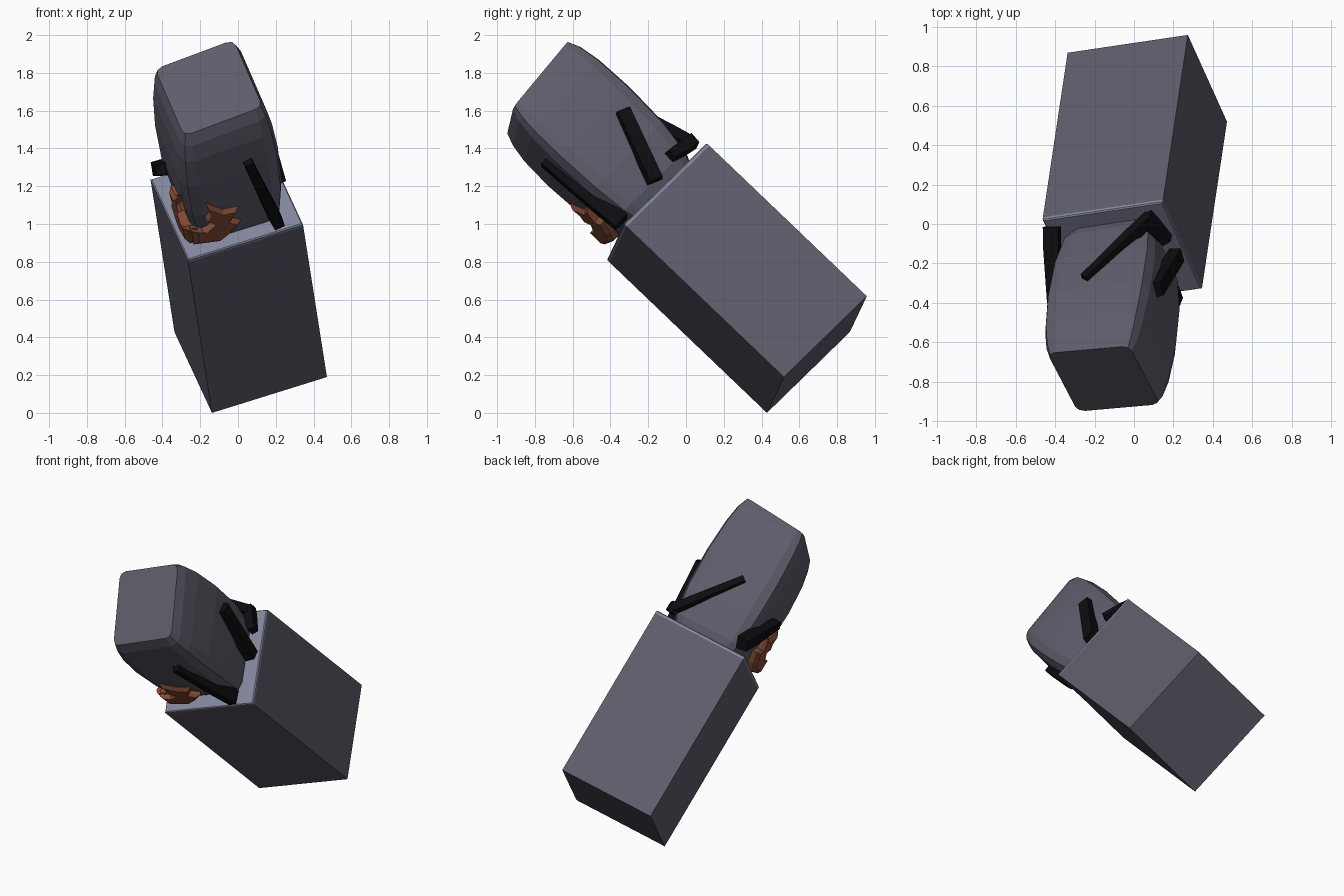
import bpy, bmesh, math
from mathutils import Vector, Matrix

if "Cube" in bpy.data.objects:
    bpy.data.objects.remove(bpy.data.objects["Cube"])

# Tilted frame: the whole model is built upright, then leaned over
U = Vector((0.946, 0.14, 0.295)).normalized()
V = Vector((-0.295, 0.683, 0.668))
V = (V - U * V.dot(U)).normalized()
W = U.cross(V)
ORIGIN = Vector((-0.06, -0.155, 1.125))
FRAME = Matrix.Translation(ORIGIN) @ Matrix((U, V, W)).transposed().to_4x4()


def material(name, rgb):
    m = bpy.data.materials.new(name)
    m.diffuse_color = (*rgb, 1)
    m.use_nodes = True
    m.node_tree.nodes["Principled BSDF"].inputs["Base Color"].default_value = m.diffuse_color
    return m


GREY = material("slate grey", (0.112, 0.108, 0.145))
LIGHT = material("light blue grey", (0.235, 0.25, 0.345))
BLACK = material("black", (0.004, 0.004, 0.005))
BRONZE = material("copper brown", (0.24, 0.075, 0.035))


def finish(bm, name, mat):
    bmesh.ops.recalc_face_normals(bm, faces=bm.faces)
    bm.transform(FRAME)
    me = bpy.data.meshes.new(name)
    bm.to_mesh(me)
    bm.free()
    me.materials.append(mat)
    ob = bpy.data.objects.new(name, me)
    bpy.context.collection.objects.link(ob)
    return ob


def loft(rings, name, mat):
    bm = bmesh.new()
    loops = [[bm.verts.new(p) for p in r] for r in rings]
    n = len(loops[0])
    for a, b in zip(loops, loops[1:]):
        for i in range(n):
            bm.faces.new((a[i], a[(i + 1) % n], b[(i + 1) % n], b[i]))
    bm.faces.new(loops[0])
    bm.faces.new(loops[-1])
    return finish(bm, name, mat)


def square(h, w):
    return [(-h, -h, w), (h, -h, w), (h, h, w), (-h, h, w)]


# Base block and its pale top plate
loft([square(0.322, -1.18), square(0.322, -0.02)], "base_block", GREY)
loft([square(0.322, -0.02), square(0.322, -0.006), square(0.316, 0.0)], "base_top", LIGHT)


# Rounded upper block with a slightly slanted cap
def rounded(hu, hv, r, w, slant):
    pts = []
    for k, (sx, sy) in enumerate(((1, 1), (-1, 1), (-1, -1), (1, -1))):
        for j in range(3):
            a = math.pi / 2 * k + math.pi / 4 * j
            x = sx * (hu - r) + r * math.cos(a)
            y = sy * (hv - r) + r * math.sin(a)
            pts.append((x, y, w + slant * (0.1 * y + 0.08 * x)))
    return pts


loft([rounded(0.215, 0.225, 0.06, -0.01, 0),
      rounded(0.245, 0.255, 0.07, 0.06, 0),
      rounded(0.27, 0.282, 0.08, 0.25, 0),
      rounded(0.275, 0.292, 0.08, 0.5, 0.3),
      rounded(0.262, 0.285, 0.07, 0.7, 0.7),
      rounded(0.245, 0.268, 0.06, 0.81, 1),
      rounded(0.222, 0.242, 0.04, 0.875, 1)], "upper_block", GREY)


# Black clamps: tapered bars lying on the faces of the upper block
def bar(name, a, b, normal, width, thick, taper=0.8):
    a, b, n = Vector(a), Vector(b), Vector(normal)
    d = (b - a).normalized()
    s = d.cross(n).normalized()
    n = s.cross(d)

    def ring(c, f):
        w, t = s * width * f / 2, n * thick * f / 2
        return [c - w - t, c + w - t, c + w * 0.8 + t, c - w * 0.8 + t]

    loft([ring(a, 1), ring(a.lerp(b, 0.3), 1), ring(b, taper)], name, BLACK)


bar("front_clamp", (0.195, -0.285, 0.03), (0.085, -0.29, 0.56), (0, -1, 0), 0.07, 0.09)
bar("right_clamp", (0.295, -0.015, 0.05), (0.28, 0.145, 0.44), (1, 0, 0), 0.09, 0.06, 1)
bar("back_clamp", (0.25, 0.29, 0.06), (-0.055, 0.295, 0.44), (0, 1, 0), 0.06, 0.06)
bar("back_clamp_foot", (0.235, 0.31, 0.07), (0.30, 0.14, 0.09), (1, 0.3, 0), 0.08, 0.06)
bar("left_clamp", (-0.265, 0.325, 0.06), (-0.315, 0.05, 0.33), (-1, 0.2, 0), 0.09, 0.08, 0.7)

# Jagged copper growth wrapped around the front left corner
JAG = [(-0.27, 0.06), (-0.125, 0.025), (-0.065, 0.06), (0.0, 0.12), (-0.05, 0.16),
       (0.0, 0.24), (-0.085, 0.25), (-0.175, 0.34), (-0.16, 0.27), (-0.19, 0.23),
       (-0.14, 0.18), (-0.21, 0.13), (-0.27, 0.16)]


def growth(name, swap):
    rings = []
    for depth, f in ((-0.235, 1), (-0.285, 1), (-0.305, 0.8)):
        ring = []
        for p, q in JAG:
            p, q = -0.13 + (p + 0.13) * f, 0.14 + (q - 0.14) * f
            ring.append((depth, p, q) if swap else (p, depth, q))
        rings.append(ring)
    loft(rings, name, BRONZE)


growth("front_growth", False)
growth("left_growth", True)

# Stand the model on the ground
bpy.context.view_layer.update()
low = min((v.co.z for o in bpy.data.objects for v in o.data.vertices))
for o in bpy.data.objects:
    o.data.transform(Matrix.Translation((0, 0, -low)))
